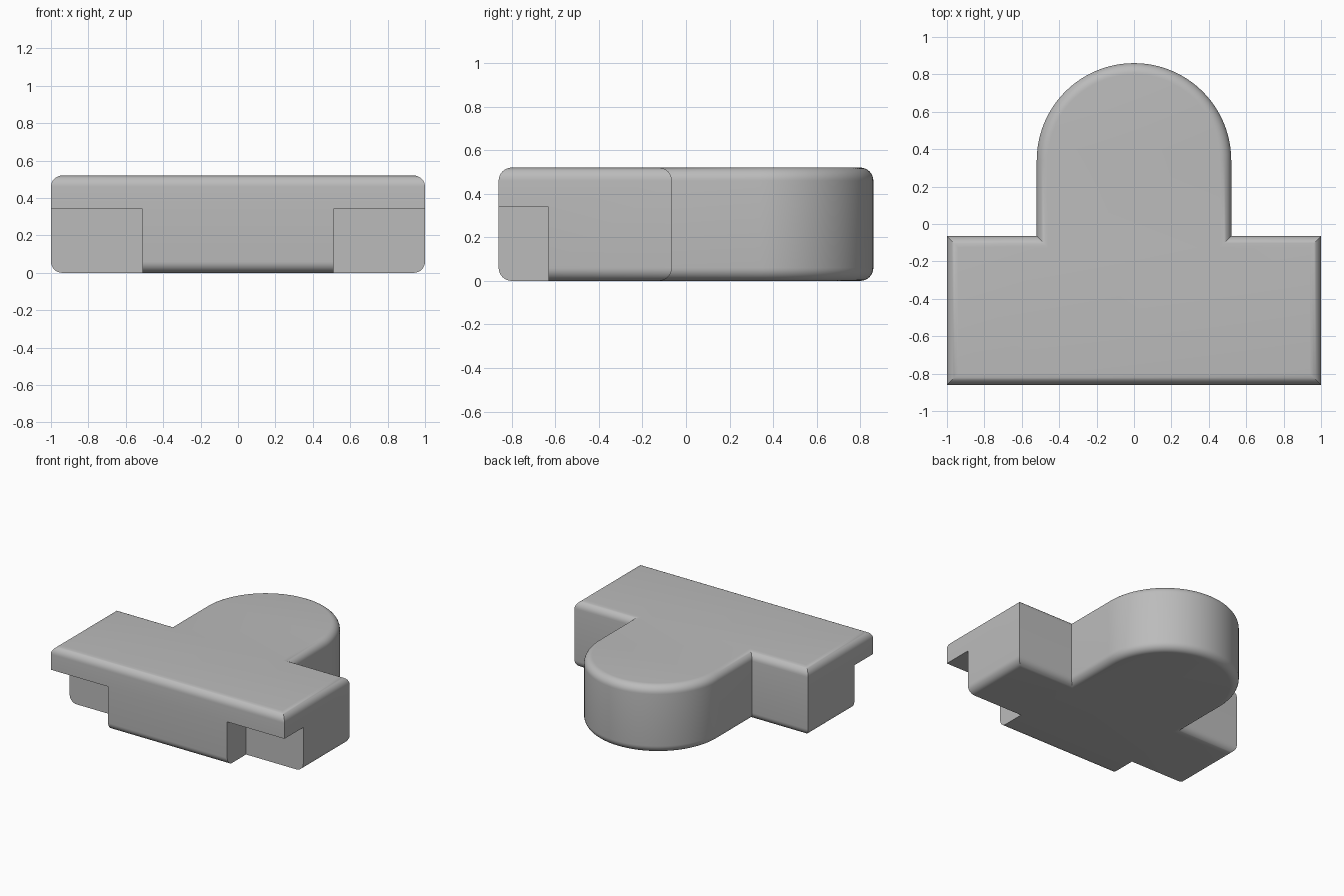
import bpy, bmesh, math

cube = bpy.data.objects.get("Cube")
if cube:
    bpy.data.objects.remove(cube, do_unlink=True)

FRONT, BACK = -0.86, -0.065      # depth of the cross bar
NECK, ARC_Y = 0.52, 0.34         # rounded tongue: half width and arc centre
HEIGHT, ROUND = 0.52, 0.06
ARC_STEPS, ROUND_STEPS = 48, 8

grey = bpy.data.materials.new("plain grey")
grey.use_nodes = True
colour = (0.5, 0.5, 0.5, 1)
grey.diffuse_color = colour
grey.node_tree.nodes["Principled BSDF"].inputs["Base Color"].default_value = colour


def outline(inset):
    """Plan outline, drawn inwards by the inset."""
    side, r = 1 - inset, NECK - inset
    front, back = FRONT + inset, BACK - inset
    arc = [(r * math.cos(a), ARC_Y + r * math.sin(a))
           for a in (math.pi * i / ARC_STEPS for i in range(ARC_STEPS + 1))]
    return [(-side, front), (side, front), (side, back), (r, back),
            *arc, (-r, back), (-side, back)]


# Body: stacked outlines with rounded lower and upper rims
angles = [math.pi / 2 * i / ROUND_STEPS for i in range(ROUND_STEPS + 1)]
rim = [(ROUND * (1 - math.sin(a)), ROUND * (1 - math.cos(a))) for a in angles]
layers = rim + [(d, HEIGHT - z) for d, z in reversed(rim)]

bm = bmesh.new()
rings = [[bm.verts.new((x, y, z)) for x, y in outline(d)] for d, z in layers]
for low, high in zip(rings, rings[1:]):
    for i in range(len(low)):
        j = (i + 1) % len(low)
        bm.faces.new((low[i], low[j], high[j], high[i]))
bm.faces.new(reversed(rings[0]))
bm.faces.new(rings[-1])
bmesh.ops.recalc_face_normals(bm, faces=bm.faces)
mesh = bpy.data.meshes.new("body")
bm.to_mesh(mesh)
bm.free()
mesh.materials.append(grey)
body = bpy.data.objects.new("body", mesh)
bpy.context.collection.objects.link(body)

# Notches under both front corners
for side in (-1, 1):
    bpy.ops.mesh.primitive_cube_add(size=1, location=(side * 1.01, -1.13, -0.16))
    cutter = bpy.context.object
    cutter.name = "notch_cutter"
    cutter.scale = (1, 1, 1)
    cutter.hide_render = True
    cutter.data.materials.append(grey)
    bpy.context.view_layer.update()
    cut = body.modifiers.new("notch", "BOOLEAN")
    cut.operation, cut.solver, cut.object = "DIFFERENCE", "EXACT", cutter
    bpy.ops.object.select_all(action="DESELECT")
    body.select_set(True)
    bpy.context.view_layer.objects.active = body
    bpy.ops.object.modifier_apply(modifier=cut.name)
    bpy.data.objects.remove(cutter, do_unlink=True)

bpy.ops.object.shade_smooth_by_angle(angle=math.radians(30))
